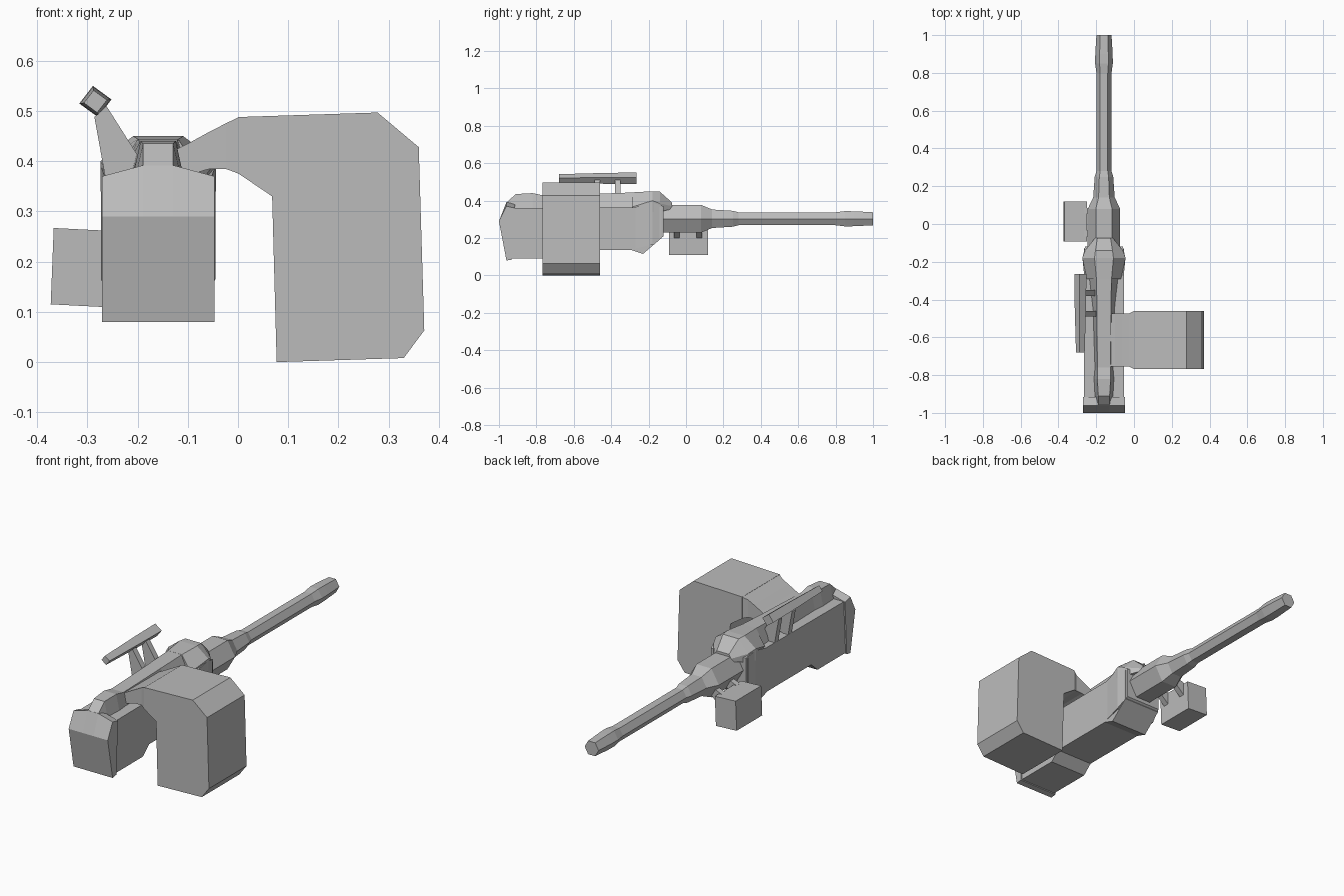
import bpy, bmesh, math
from mathutils import Vector

if "Cube" in bpy.data.objects:
    bpy.data.objects.remove(bpy.data.objects["Cube"], do_unlink=True)

grey = bpy.data.materials.new("plain_grey")
grey.use_nodes = True
grey.diffuse_color = (0.5, 0.5, 0.5, 1)
grey.node_tree.nodes["Principled BSDF"].inputs["Base Color"].default_value = (0.5, 0.5, 0.5, 1)

CX = -0.159   # gun axis, x
CZ = 0.303    # barrel axis, z


def loft(name, rings):
    """Skin matching closed rings of points and cap both ends."""
    bm = bmesh.new()
    vs = [[bm.verts.new(p) for p in ring] for ring in rings]
    n = len(vs[0])
    for a, b in zip(vs, vs[1:]):
        for i in range(n):
            j = (i + 1) % n
            bm.faces.new((a[i], a[j], b[j], b[i]))
    bm.faces.new(vs[0])
    bm.faces.new(vs[-1])
    bmesh.ops.recalc_face_normals(bm, faces=bm.faces)
    mesh = bpy.data.meshes.new(name)
    bm.to_mesh(mesh)
    bm.free()
    mesh.materials.append(grey)
    ob = bpy.data.objects.new(name, mesh)
    bpy.context.collection.objects.link(ob)
    return ob


def extrude_y(name, profile, y0, y1):
    return loft(name, [[(x, y, z) for x, z in profile] for y in (y0, y1)])


def extrude_x(name, profile, x0, x1):
    return loft(name, [[(x, y, z) for y, z in profile] for x in (x0, x1)])


# Receiver hull
hull = [(-0.93, 0.09), (-0.70, 0.09), (-0.65, 0.135), (-0.29, 0.135),
        (-0.23, 0.115), (-0.13, 0.20), (-0.13, 0.365), (-0.93, 0.36)]
extrude_x("receiver", hull, CX - 0.105, CX + 0.105)

# End cap with a crowned top
loft("end_cap", [[(CX + dx, y, z) for y, z in
                  ((-1.0, 0.29), (-0.96, 0.08), (-0.93, 0.085), (-0.915, top - 0.01), (-0.96, top))]
                 for dx, top in ((-0.112, 0.37), (-0.03, 0.392), (0.03, 0.392), (0.112, 0.37))])

# Raised top cover: y, base half width, top half width, top height
cover = [(-0.96, 0.035, 0.03, 0.39), (-0.91, 0.05, 0.03, 0.435), (-0.82, 0.055, 0.035, 0.44),
         (-0.76, 0.05, 0.035, 0.427), (-0.46, 0.06, 0.037, 0.437), (-0.25, 0.085, 0.04, 0.445)]
loft("top_cover", [[(CX - b, y, 0.35), (CX + b, y, 0.35), (CX + r, y, t), (CX - r, y, t)]
                   for y, b, r, t in cover])

# Faceted front hood: y, half width, bottom, shoulder, top half width, top
hood = [(-0.29, 0.09, 0.34, 0.365, 0.04, 0.444), (-0.18, 0.115, 0.34, 0.40, 0.05, 0.45),
        (-0.14, 0.1, 0.34, 0.385, 0.045, 0.448), (-0.075, 0.048, 0.355, 0.37, 0.035, 0.39)]
loft("front_hood", [[(CX - w, y, b), (CX + w, y, b), (CX + w, y, s),
                     (CX + r, y, t), (CX - r, y, t), (CX - w, y, s)]
                    for y, w, b, s, r, t in hood])

# Flared front cheeks of the receiver
loft("front_cheeks", [[(CX - w, y, b), (CX + w, y, b), (CX + w, y, t), (CX - w, y, t)]
                      for y, w, b, t in ((-0.29, 0.103, 0.14, 0.36), (-0.18, 0.114, 0.165, 0.39),
                                         (-0.12, 0.1, 0.21, 0.37))])

# Hexagonal jacket, barrel and muzzle
barrel = [(-0.13, 0.086), (0.08, 0.086), (0.14, 0.057), (0.25, 0.049), (0.28, 0.040),
          (0.80, 0.040), (0.85, 0.047), (0.90, 0.046), (1.0, 0.040)]
loft("barrel", [[(CX + r * math.cos(math.pi / 3 * i), y, CZ + r * math.sin(math.pi / 3 * i))
                 for i in range(6)] for y, r in barrel])

# Ammunition box hanging at the side
ammo = [(0.077, 0.0), (0.33, 0.008), (0.371, 0.063), (0.36, 0.428), (0.278, 0.497),
        (0.0, 0.488), (0.0, 0.376), (0.068, 0.33)]
extrude_y("ammo_box", ammo, -0.768, -0.46)

# Feed chute, flaring into the box
chute = [(-0.15, 0.41, 0.37, 0.013), (-0.10, 0.435, 0.372, 0.013), (-0.06, 0.457, 0.384, 0.013),
         (-0.025, 0.475, 0.385, 0.013), (0.002, 0.488, 0.375, 0.0)]
loft("feed_chute", [[(x, -0.768 + d, b), (x, -0.46 - d, b), (x, -0.46 - d, t), (x, -0.768 + d, t)]
                    for x, t, b, d in chute])

# Sight tube, tapering to the rear
corners = [(-0.005, 0.031), (0.032, 0.004), (0.005, -0.031), (-0.032, -0.004)]
loft("sight_tube", [[(-0.284 + x * k, y, 0.519 + z * k) for x, z in corners]
                    for y, k in ((-0.68, 0.72), (-0.42, 0.95), (-0.265, 1.0))])

# Sight brackets
for i, y in enumerate((-0.475, -0.365)):
    extrude_y("sight_bracket_%d" % (i + 1),
              [(-0.262, 0.355), (-0.18, 0.38), (-0.205, 0.42), (-0.262, 0.51), (-0.286, 0.488)],
              y - 0.015, y + 0.015)

# Side box and its two mounts under the jacket
extrude_y("side_box", [(-0.373, 0.115), (-0.254, 0.109), (-0.248, 0.261), (-0.367, 0.267)],
          -0.092, 0.118)
for i, y in enumerate((-0.05, 0.07)):
    extrude_y("side_box_mount_%d" % (i + 1),
              [(-0.27, 0.225), (-0.25, 0.20), (-0.20, 0.245), (-0.22, 0.28), (-0.265, 0.262)],
              y - 0.015, y + 0.015)
